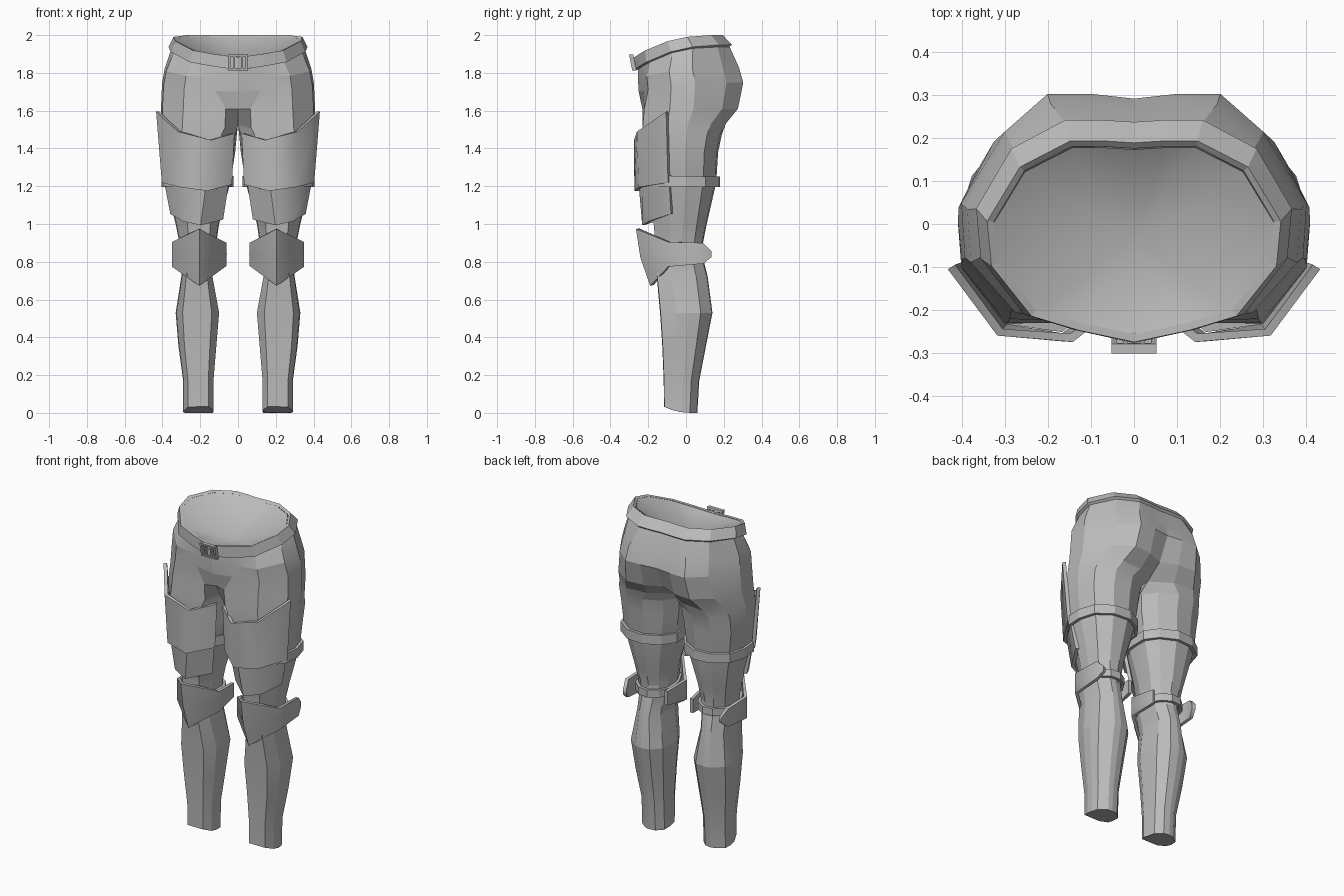
import bpy
import bmesh
from math import radians
from mathutils import Vector

cube = bpy.data.objects.get("Cube")
if cube:
    bpy.data.objects.remove(cube)

grey = bpy.data.materials.new("plain_grey")
grey.use_nodes = True
grey.diffuse_color = (0.5, 0.5, 0.5, 1)
grey.node_tree.nodes["Principled BSDF"].inputs["Base Color"].default_value = (0.5, 0.5, 0.5, 1)

# Cross-sections as fractions of width and depth, from front centre round the outside
WAIST = [(0, 0), (.38, .06), (.7, .13), (.97, .38), (1, .6), (.78, .87),
         (.44, 1), (.22, 1), (0, .99), (0, .65), (0, .3)]
HIP = [(0, 0), (.3, .04), (.71, .09), (.98, .31), (1, .54), (.75, .84),
       (.5, 1), (.25, 1), (0, .98), (0, .65), (0, .3)]
CROTCH = [(0, .07), (.16, .03), (.71, .05), (.98, .31), (1, .55), (.8, .84),
          (.53, 1), (.25, .98), (0, .9), (0, .6), (0, .35)]
FORK = [(0, .38), (.17, .05), (.72, .035), (.98, .32), (1, .56), (.88, .83),
        (.62, 1), (.3, .98), (0, .8), (0, .65), (0, .5)]
THIGH = [(.02, .33), (.2, .04), (.73, .03), (.98, .33), (1, .57), (.92, .82),
         (.68, .98), (.4, 1), (.14, .88), (0, .7), (0, .5)]
SHIN = [(0, .27), (.17, .02), (.84, .03), (.98, .32), (1, .55), (.96, .78),
        (.66, .98), (.48, 1), (.25, .97), (.02, .77), (0, .5)]


def ring(shape, zf, zb, x0, x1, y0, y1):
    """Points of one cross-section, rising from zf at the front to zb at the back."""
    return [Vector((x0 + (x1 - x0) * u, y0 + (y1 - y0) * v,
                    zf + (zb - zf) * (1 - (1 - v) ** 2.8))) for u, v in shape]


def loft(name, rows, closed=False, cap=False, thickness=0):
    """Skin rows of points, then mirror to the other side."""
    bm = bmesh.new()
    grid = [[bm.verts.new(p) for p in row] for row in rows]
    n = len(grid[0])
    for a, b in zip(grid, grid[1:]):
        for i in range(n if closed else n - 1):
            j = (i + 1) % n
            quad = [a[i], a[j], b[j], b[i]]
            if any(abs(v.co.x) > 1e-5 for v in quad):
                bm.faces.new(quad)
    if cap:
        bm.faces.new(grid[-1])
    bmesh.ops.recalc_face_normals(bm, faces=bm.faces)
    return finish(name, bm, thickness)


def finish(name, bm, thickness=0, mirror=True):
    mesh = bpy.data.meshes.new(name)
    bm.to_mesh(mesh)
    bm.free()
    mesh.materials.append(grey)
    obj = bpy.data.objects.new(name, mesh)
    bpy.context.collection.objects.link(obj)
    if mirror:
        mod = obj.modifiers.new("mirror", "MIRROR")
        mod.merge_threshold = 0.001
    if thickness:
        mod = obj.modifiers.new("thickness", "SOLIDIFY")
        mod.thickness = thickness
        mod.offset = 0
    return obj


def smooth(obj, angle):
    """Apply the modifiers, then smooth all but the sharp edges."""
    bpy.ops.object.select_all(action="DESELECT")
    obj.select_set(True)
    bpy.context.view_layer.objects.active = obj
    bpy.ops.object.convert(target="MESH")
    bpy.ops.object.shade_smooth_by_angle(angle=radians(angle))


# Trousers: hips and legs in one skin
body = [ring(WAIST, 1.88, 1.985, 0, .325, -.255, .18),
        ring(WAIST, 1.81, 1.94, 0, .352, -.255, .23),
        ring(HIP, 1.77, 1.83, 0, .388, -.255, .28),
        ring(HIP, 1.70, 1.75, 0, .402, -.25, .303),
        ring(CROTCH, 1.61, 1.61, 0, .408, -.247, .275),
        ring(FORK, 1.505, 1.53, 0, .41, -.246, .21)]
thighs = [(1.475, .006, .41, -.245, .19),
          (1.38, .015, .405, -.238, .17),
          (1.22, .04, .385, -.225, .16),
          (1.0, .10, .33, -.18, .11),
          (.9, .115, .31, -.17, .09)]
shins = [(.82, .125, .30, -.17, .09),
         (.72, .135, .30, -.16, .115),
         (.53, .10, .33, -.143, .14),
         (.35, .115, .315, -.13, .105),
         (.17, .13, .29, -.122, .07)]
body += [ring(THIGH, z, z, *size) for z, *size in thighs]
body += [ring(SHIN, z, z, *size) for z, *size in shins]
body.append(ring(SHIN, .035, 0, .13, .29, -.12, .06))
smooth(loft("trousers", body, closed=True, cap=True), 12)

# Belt, following the tilted waist
belt_top = ring(WAIST, 1.882, 1.995, 0, .334, -.266, .187)[:9]
belt_low = ring(WAIST, 1.815, 1.943, 0, .360, -.268, .236)[:9]
loft("belt", [belt_top, belt_low], thickness=.018)

# Hollow lining inside the waist
bm = bmesh.new()
rim = [bm.verts.new(p) for p in ring(WAIST, 1.88, 1.99, 0, .326, -.258, .178)[:9]]
low = bm.verts.new((0, -.04, 1.83))
for a, b in zip(rim, rim[1:]):
    bm.faces.new((a, b, low))
bmesh.ops.recalc_face_normals(bm, faces=bm.faces)
if bm.faces[0].normal.z < 0:
    bmesh.ops.reverse_faces(bm, faces=bm.faces)
smooth(finish("waist_lining", bm), 60)

# Belt buckle: an open frame with two upright bars, leaning forward
bm = bmesh.new()
bars = [(-.046, 0, .012, .085), (.046, 0, .012, .085), (0, .036, .09, .012),
        (0, -.036, .09, .012), (-.02, 0, .01, .07), (.02, 0, .01, .07)]
for x, z, w, h in bars:
    for v in bmesh.ops.create_cube(bm, size=1)["verts"]:
        rise = z + v.co.z * h
        v.co = Vector((x + v.co.x * w, -.282 - rise * .2 + v.co.y * .022, 1.855 + rise))
finish("belt_buckle", bm, mirror=False)

# Thigh plates, outer edge to inner edge
smooth(loft("upper_thigh_plate", [
    [(.425, -.10, 1.595), (.312, -.252, 1.49), (.145, -.265, 1.445), (.025, -.17, 1.48)],
    [(.395, -.09, 1.22), (.30, -.242, 1.195), (.165, -.264, 1.175), (.038, -.17, 1.21)],
], thickness=.02), 50)
smooth(loft("lower_thigh_plate", [
    [(.385, -.085, 1.24), (.295, -.225, 1.23), (.17, -.242, 1.22), (.055, -.15, 1.22)],
    [(.35, -.075, 1.055), (.285, -.19, 1.015), (.2, -.222, .995), (.085, -.13, 1.025)],
], thickness=.02), 50)

# Straps round thigh and knee
for name, top, low, size in [
        ("thigh_strap", 1.252, 1.195, (.033, .395, -.225, .17)),
        ("knee_strap", .88, .835, (.11, .315, -.175, .10))]:
    loft(name, [ring(THIGH, top + .012, top, *size), ring(THIGH, low + .006, low, *size)],
         closed=True, thickness=.018)

# Knee guard: peaked front, short inner wing, long outer wing (x, y, top, bottom)
columns = [(-.118, .07, .885, .80), (-.136, -.09, .90, .78), (0, -.255, .975, .675),
           (.136, -.09, .905, .775), (.135, .09, .90, .79), (.12, .132, .855, .825)]
upper = [Vector((.205 + x, y, a)) for x, y, a, b in columns]
lower = [Vector((.205 + x, y, b)) for x, y, a, b in columns]
lower[2].y = -.18
middle = [(a + b) / 2 for a, b in zip(upper, lower)]
middle[2].y = -.232
smooth(loft("knee_guard", [upper, middle, lower], thickness=.02), 65)
